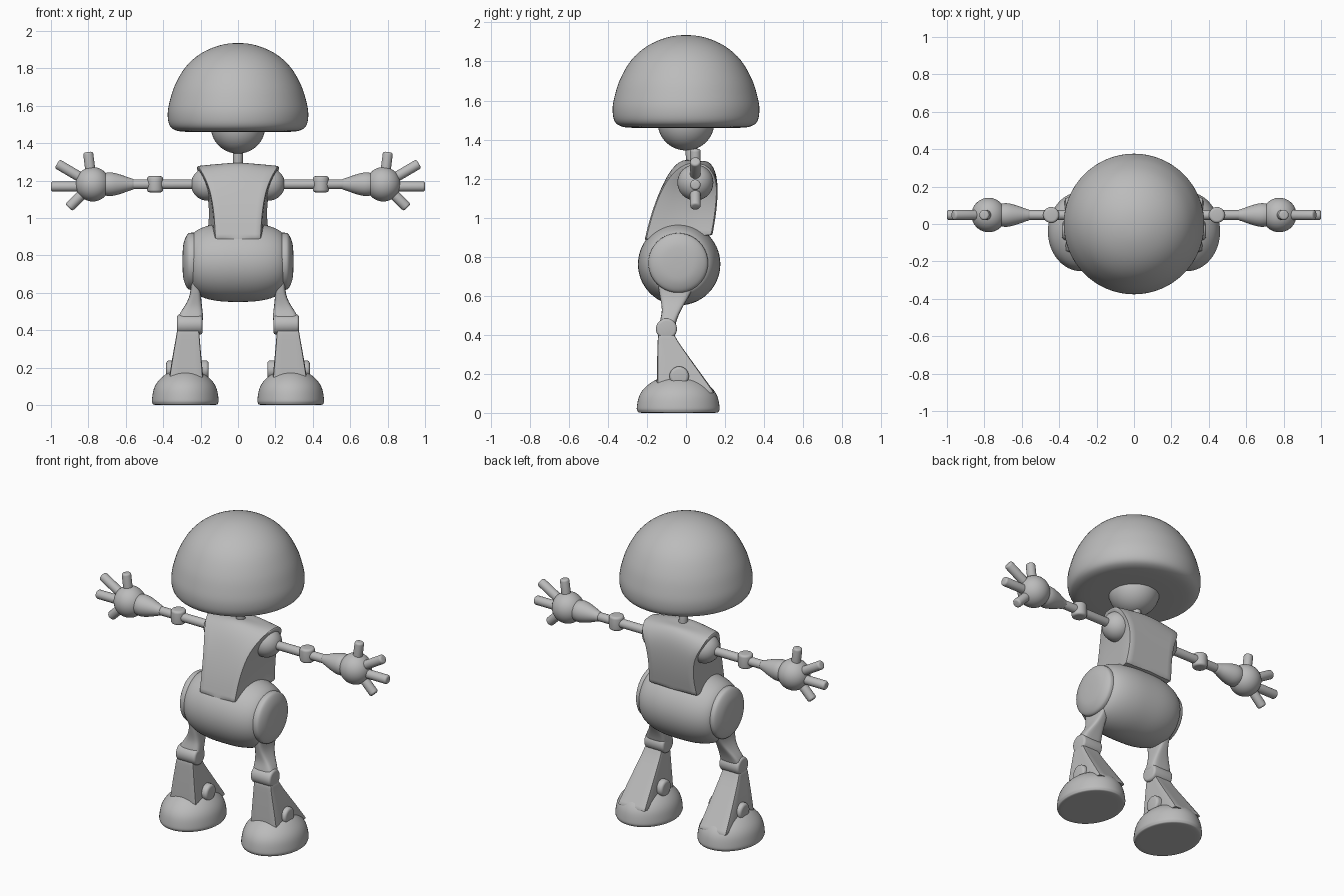
import bpy, bmesh, math
from mathutils import Vector, Matrix

if "Cube" in bpy.data.objects:
    bpy.data.objects.remove(bpy.data.objects["Cube"])

grey = bpy.data.materials.new("plain grey")
grey.diffuse_color = (0.5, 0.5, 0.5, 1)
grey.use_nodes = True
grey.node_tree.nodes["Principled BSDF"].inputs["Base Color"].default_value = grey.diffuse_color


def finish(name, bm, mirror=False, subsurf=0):
    bmesh.ops.recalc_face_normals(bm, faces=bm.faces[:])
    for f in bm.faces:
        f.smooth = True
    mesh = bpy.data.meshes.new(name)
    bm.to_mesh(mesh)
    bm.free()
    mesh.materials.append(grey)
    ob = bpy.data.objects.new(name, mesh)
    bpy.context.collection.objects.link(ob)
    if mirror:
        m = ob.modifiers.new("mirror", 'MIRROR')
        m.use_mirror_merge = False
    if subsurf:
        s = ob.modifiers.new("smooth", 'SUBSURF')
        s.levels = s.render_levels = subsurf
    return ob


def soften(pts, n=4):
    """Catmull-Rom curve through (radius, height) points, mirrored at the axis."""
    p = [Vector(q) for q in pts]

    def ghost(end, nxt):
        return Vector((-nxt.x, nxt.y)) if end.x == 0 else 2 * end - nxt
    p = [ghost(p[0], p[1])] + p + [ghost(p[-1], p[-2])]
    out = []
    for i in range(1, len(p) - 2):
        a, b, c, d = p[i - 1:i + 3]
        for k in range(n):
            t = k / n
            out.append(0.5 * (2 * b + (c - a) * t + (2 * a - 5 * b + 4 * c - d) * t * t
                              + (3 * b - a - 3 * c + d) * t ** 3))
    out.append(p[-2])
    return out


def revolve(name, pts, origin=(0, 0, 0), direction=(0, 0, 1), scale=(1, 1, 1),
            curve=True, seg=40, mirror=False):
    """Turn a (radius, height) profile around an axis."""
    if curve:
        pts = soften(pts)
    mat = (Matrix.Translation(origin)
           @ Vector(direction).to_track_quat('Z', 'Y').to_matrix().to_4x4()
           @ Matrix.Diagonal((*scale, 1)))
    bm = bmesh.new()
    rings = []
    for r, h in pts:
        if r < 1e-5:
            rings.append([bm.verts.new(mat @ Vector((0, 0, h)))] * seg)
        else:
            rings.append([bm.verts.new(mat @ Vector((r * math.cos(a), r * math.sin(a), h)))
                          for a in (2 * math.pi * i / seg for i in range(seg))])
    for a, b in zip(rings, rings[1:]):
        for i in range(seg):
            j = (i + 1) % seg
            vs = list(dict.fromkeys((a[i], a[j], b[j], b[i])))
            if len(vs) > 2:
                bm.faces.new(vs)
    bmesh.ops.recalc_face_normals(bm, faces=bm.faces[:])
    for e in bm.edges:
        if len(e.link_faces) == 2 and e.calc_face_angle(0) > math.radians(40):
            e.smooth = False
    return finish(name, bm, mirror)


def ball(name, centre, r, mirror=False):
    pts = [(r * math.sin(math.pi * i / 20), -r * math.cos(math.pi * i / 20)) for i in range(21)]
    pts[0], pts[-1] = (0, -r), (0, r)
    return revolve(name, pts, centre, curve=False, mirror=mirror)


def rod(name, a, b, r, edge=0.006, mirror=False):
    """Cylinder between two points with a rounded rim."""
    a, b = Vector(a), Vector(b)
    n = (b - a).length
    arc = [(r - edge + edge * math.sin(t), edge - edge * math.cos(t))
           for t in (math.pi / 2 * i / 4 for i in range(5))]
    pts = [(0, 0)] + arc + [(x, n - h) for x, h in reversed(arc)] + [(0, n)]
    return revolve(name, pts, a, b - a, curve=False, seg=24, mirror=mirror)


def loft(name, rings, corners, crease, mirror=False):
    """Skin a stack of rings; lengthwise edges at the corner columns stay crisp."""
    bm = bmesh.new()
    layer = bm.edges.layers.float.new('crease_edge')
    vs = [[bm.verts.new(p) for p in ring] for ring in rings]
    n = len(vs[0])
    for a, b in zip(vs, vs[1:]):
        for i in range(n):
            j = (i + 1) % n
            bm.faces.new((a[i], a[j], b[j], b[i]))
    bm.faces.new(vs[0])
    bm.faces.new(vs[-1])

    def hard(u, v):
        e = bm.edges.get((u, v))
        e[layer] = crease
        e.smooth = crease < 0.7
    for a, b in zip(vs, vs[1:]):
        for i in corners:
            hard(a[i], b[i])
    for i in range(n):
        hard(vs[0][i], vs[0][(i + 1) % n])
    if n == 6:      # side rims of the top ridge
        hard(vs[-1][2], vs[-1][3])
        hard(vs[-1][5], vs[-1][0])
    return finish(name, bm, mirror, 3)


# Head: wide dome cap over a ball, on a thin neck
revolve("head_cap", [(0, 1.935), (.1, 1.922), (.2, 1.878), (.28, 1.807), (.337, 1.71),
                     (.366, 1.62), (.376, 1.555), (.367, 1.497), (.335, 1.469),
                     (.27, 1.46), (.12, 1.459), (0, 1.459)], seg=64)
ball("head_ball", (0, 0, 1.49), .146)
rod("neck", (0, .03, 1.25), (0, .02, 1.38), .026)

# Torso: leaning slab, rounded over the top, with crisp side edges
# each row: front y, front z, front half width, back y, back z, back half width
rows = [(-.212, .885, .122, .135, .91, .17),
        (-.185, 1.0, .127, .155, 1.02, .155),
        (-.135, 1.14, .147, .165, 1.14, .165),
        (-.075, 1.25, .185, .155, 1.235, .205),
        (.0, 1.305, .222, .105, 1.3, .226)]
rings = []
for yf, zf, wf, yb, zb, wb in rows:
    up = .022 if zf > 1.2 else 0
    rings.append([(-wf, yf, zf - up), (0, yf, zf + up), (wf, yf, zf - up),
                  (wb, yb, zb - up), (0, yb, zb + up), (-wb, yb, zb - up)])
loft("torso", rings, (0, 2, 3, 5), .9)

# Hips: barrel with a domed disc on each side
revolve("hips", [(0, -.25), (.12, -.25), (.16, -.235), (.19, -.18), (.207, -.1), (.211, 0),
                 (.207, .1), (.19, .18), (.16, .235), (.12, .25), (0, .25)],
        (0, -.035, .762), (1, 0, 0), seg=56)
revolve("hip_disc", [(.15, .2), (.153, .25), (.142, .272), (.1, .29), (.05, .296), (0, .297)],
        (0, -.04, .768), (1, 0, 0), mirror=True)

# Arms
AY, AZ = .048, 1.18
ball("shoulder", (.163, AY, AZ), .088, True)
rod("arm_rod", (.2, AY, AZ), (.6, AY, AZ), .026, mirror=True)
rod("elbow", (.443, AY, AZ - .043), (.443, AY, AZ + .043), .043, .014, True)
revolve("forearm", [(0, .55), (.024, .555), (.036, .585), (.052, .63), (.062, .67),
                    (.062, .7), (.052, .718), (0, .722)], (0, AY, AZ), (1, 0, 0), mirror=True)
ball("palm", (.777, AY, AZ), .092, True)
for label, x, z in (("thumb", .802, 1.352), ("upper_finger", .967, 1.29),
                    ("middle_finger", 1.0, 1.168), ("lower_finger", .905, 1.055)):
    z0 = 1.168 if label == "middle_finger" else AZ
    rod(label, (.78, AY, z0), (x, AY, z), .027, .012, True)


def box_rings(rows):
    return [[(x0, y0, z), (x1, y0, z), (x1, y1, z), (x0, y1, z)] for z, x0, x1, y0, y1 in rows]


# Legs
loft("thigh", box_rings([(.76, .2, .262, -.15, .07), (.66, .205, .25, -.145, .05),
                         (.58, .198, .255, -.13, .005), (.52, .192, .29, -.12, -.03),
                         (.47, .185, .325, -.135, -.05), (.42, .19, .325, -.14, -.06)]),
     range(4), .35, True)
rod("knee", (.19, -.1, .43), (.326, -.1, .43), .054, .014, True)
loft("shin", box_rings([(.1, .182, .374, -.15, .15), (.19, .19, .362, -.15, .085),
                        (.3, .2, .343, -.147, .005), (.385, .207, .327, -.145, -.055),
                        (.42, .21, .325, -.14, -.065)]), range(4), .85, True)
rod("ankle_bolt", (.157, -.035, .188), (.384, -.035, .188), .05, .016, True)
revolve("foot", [(0, 0), (.6, 0), (.92, .001), (.985, .01), (1, .03), (.945, .085), (.81, .128),
                 (.57, .166), (.3, .184), (0, .19)],
        (.282, -.04, 0), scale=(.178, .212, 1), seg=48, mirror=True)
